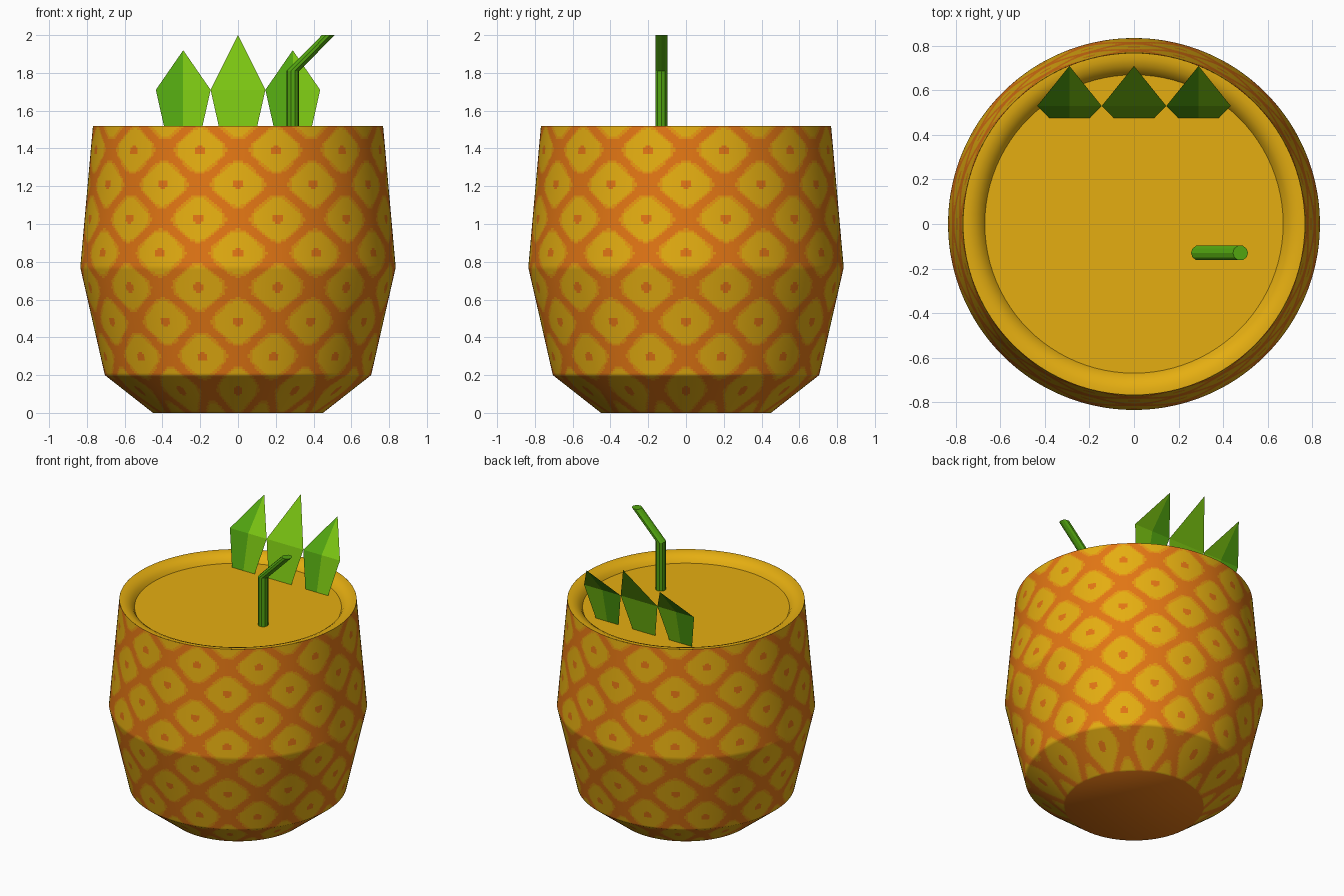
import bpy, bmesh, math
from mathutils import Vector

if "Cube" in bpy.data.objects:
    bpy.data.objects.remove(bpy.data.objects["Cube"])


def material(name, rgb):
    m = bpy.data.materials.new(name)
    lin = [((c / 255 + 0.055) / 1.055) ** 2.4 if c > 10 else c / 255 / 12.92 for c in rgb]
    m.diffuse_color = (*lin, 1)
    m.use_nodes = True
    m.node_tree.nodes["Principled BSDF"].inputs["Base Color"].default_value = m.diffuse_color
    return m


yellow = material("golden yellow", (229, 174, 17))
amber = material("amber", (231, 150, 18))
orange = material("orange", (226, 118, 20))
light_green = material("light green", (122, 196, 18))
dark_green = material("dark green", (82, 165, 16))


def finish(name, bm, mats, smooth=None):
    me = bpy.data.meshes.new(name)
    bm.to_mesh(me)
    bm.free()
    ob = bpy.data.objects.new(name, me)
    bpy.context.collection.objects.link(ob)
    for m in mats:
        me.materials.append(m)
    if smooth:
        bpy.ops.object.select_all(action='DESELECT')
        ob.select_set(True)
        bpy.context.view_layer.objects.active = ob
        bpy.ops.object.shade_smooth_by_angle(angle=math.radians(smooth))
    return ob


def lathe(bm, profile, sides):
    """Spin (radius, z) points into rings; return the list of rings."""
    rings = [[bm.verts.new((r * math.cos(math.tau * i / sides), r * math.sin(math.tau * i / sides), z))
              for i in range(sides)] for r, z in profile]
    for a, b in zip(rings, rings[1:]):
        for i in range(sides):
            j = (i + 1) % sides
            bm.faces.new((a[i], a[j], b[j], b[i]))
    return rings


# Fruit shell: faceted barrel, finely divided so the scale pattern can be painted by face
def scale_material(c):
    u = math.atan2(c.y, c.x) / math.radians(30)
    v = (c.z - 1.21) / 0.364
    a, b = u + v, u - v
    a, b = abs(a - round(a)), abs(b - round(b))
    if math.hypot(a, b) < 0.095:
        return 2                      # eye of each scale
    d = (a ** 4 + b ** 4) ** 0.25     # rounded diamond
    return 0 if d < 0.375 else 1 if d < 0.42 else 2


corners = [(0.45, 0), (0.705, 0.2), (0.835, 0.77), (0.768, 1.52)]
profile = [corners[0]]
for (r0, z0), (r1, z1) in zip(corners, corners[1:]):
    n = round(math.hypot(r1 - r0, z1 - z0) / 0.0115)
    profile += [(r0 + (r1 - r0) * k / n, z0 + (z1 - z0) * k / n) for k in range(1, n + 1)]
bm = bmesh.new()
rings = lathe(bm, profile, 360)
for f in bm.faces:
    f.material_index = scale_material(f.calc_center_median())
base = bm.faces.new(rings[0][::-1])
base.material_index = 2
finish("fruit_shell", bm, [yellow, amber, orange], 40)

# Rim rolling in to the drink surface
bm = bmesh.new()
rings = lathe(bm, [(0.768, 1.52), (0.74, 1.52), (0.71, 1.508), (0.685, 1.49), (0.67, 1.465)], 96)
bm.faces.new(rings[-1])
finish("rim_and_drink", bm, [yellow], 45)

# Three folded leaves at the back
for name, x, tip in (("left", -0.29, 1.92), ("middle", 0, 2.0), ("right", 0.29, 1.92)):
    bm = bmesh.new()
    rows = [[bm.verts.new((x + s * w, y, z)) for s in (-1, 0, 1)]
            for w, y, z in ((0.09, 0.475, 1.465), (0.145, 0.53, 1.71))]
    top = bm.verts.new((x, 0.71, tip))
    lo, hi = rows
    for k in (0, 1):
        for f in (bm.faces.new((lo[k], lo[k + 1], hi[k + 1], hi[k])),
                  bm.faces.new((hi[k], hi[k + 1], top))):
            f.material_index = 1 if x != 0 and k == 0 else 0
    finish("leaf_" + name, bm, [light_green, dark_green])

# Bent drinking straw with level rings
bm = bmesh.new()
rings = lathe(bm, [(0.034, 1.465), (0.034, 1.81), (0.034, 2.0)], 10)
bmesh.ops.translate(bm, verts=bm.verts[:], vec=Vector((0.29, -0.13, 0)))
bmesh.ops.translate(bm, verts=rings[2], vec=Vector((0.188, 0, 0)))
bm.faces.new(rings[2])
finish("straw", bm, [dark_green])
